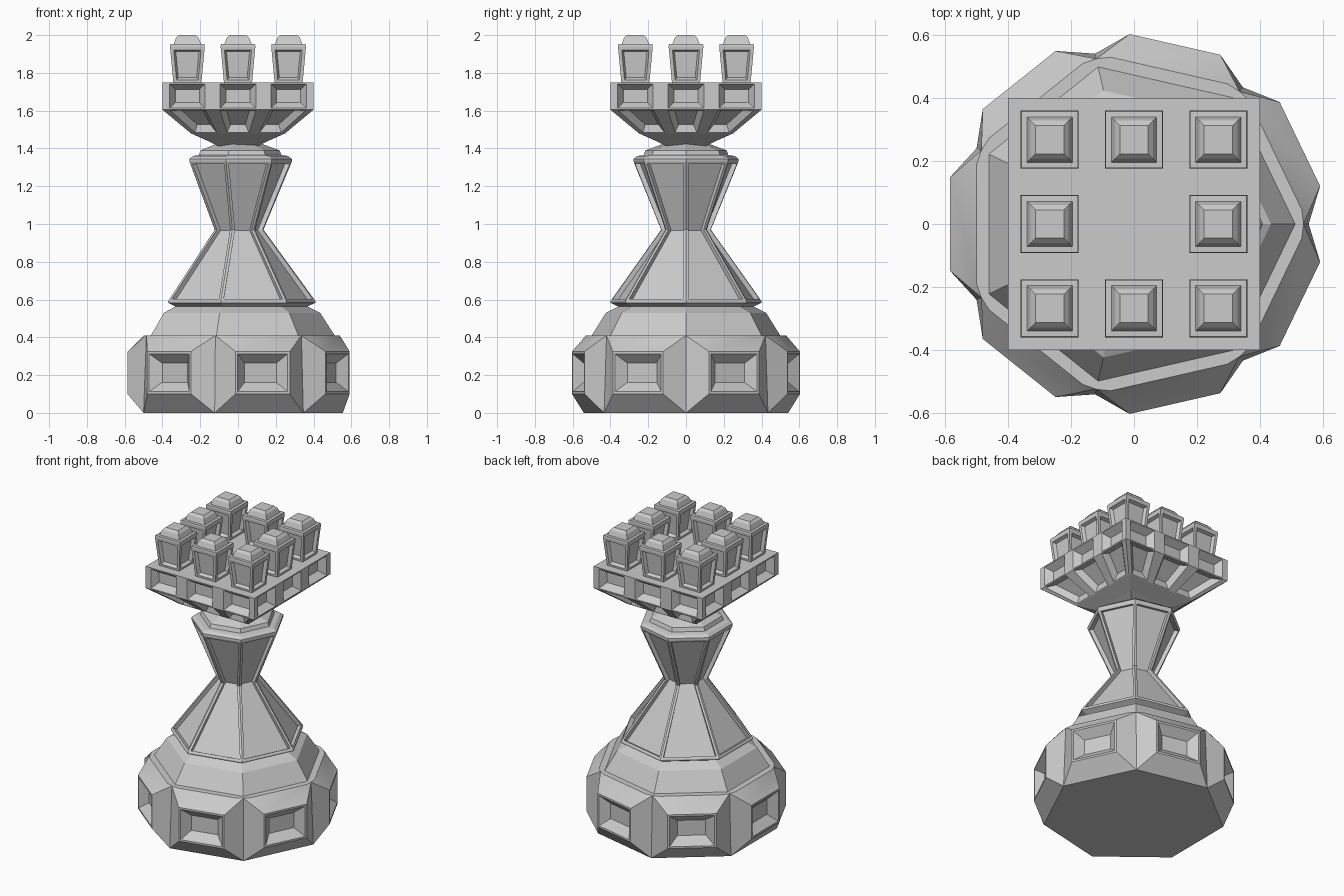
import bpy, bmesh
from math import sin, cos, pi, sqrt, radians
from mathutils import Vector, Matrix

if "Cube" in bpy.data.objects:
    bpy.data.objects.remove(bpy.data.objects["Cube"])


def finish(bm, name, smooth=False):
    bmesh.ops.recalc_face_normals(bm, faces=bm.faces)
    me = bpy.data.meshes.new(name)
    bm.to_mesh(me)
    bm.free()
    ob = bpy.data.objects.new(name, me)
    bpy.context.collection.objects.link(ob)
    if smooth:
        bpy.ops.object.select_all(action='DESELECT')
        ob.select_set(True)
        bpy.context.view_layer.objects.active = ob
        bpy.ops.object.shade_smooth_by_angle(angle=radians(30))
    return ob


def poly(bm, pts):
    return bm.faces.new([bm.verts.new(p) for p in pts])


def weld(bm):
    bmesh.ops.remove_doubles(bm, verts=bm.verts, dist=0.0005)
    bmesh.ops.holes_fill(bm, edges=bm.edges, sides=0)
    bmesh.ops.recalc_face_normals(bm, faces=bm.faces)


def recess(bm, faces, rim, taper, depth):
    """Thin flat rim, then a tapered pocket."""
    bmesh.ops.inset_individual(bm, faces=faces, thickness=rim, use_even_offset=True)
    bmesh.ops.inset_individual(bm, faces=faces, thickness=taper, depth=-depth, use_even_offset=True)


def loft(rings, n, phase=0.0):
    """Stack of n-sided rings (radius, z); returns bmesh and faces per band."""
    bm = bmesh.new()
    loops = [[bm.verts.new((r * cos(phase + 2 * pi * i / n), r * sin(phase + 2 * pi * i / n), z))
              for i in range(n)] for r, z in rings]
    bands = [[bm.faces.new((a[i], a[(i + 1) % n], b[(i + 1) % n], b[i])) for i in range(n)]
             for a, b in zip(loops, loops[1:])]
    bm.faces.new(loops[0][::-1])
    bm.faces.new(loops[-1])
    bmesh.ops.recalc_face_normals(bm, faces=bm.faces)
    return bm, bands


# Base: seven raised window panels with scooped corners between them
bm = bmesh.new()
half = pi / 7
panels = []
for k in range(7):
    rot = Matrix.Rotation(half * (2 * k + 1), 3, 'Z')
    P = lambda x, y, z: rot @ Vector((x, y, z))
    w = 0.5 * sin(half) / cos(half)
    face = [P(0.585, -0.148, 0.10), P(0.585, 0.148, 0.10), P(0.585, 0.148, 0.325), P(0.585, -0.148, 0.325)]
    low = [P(0.5, -w, 0), P(0.5, w, 0)]
    top = [P(0.5, -0.19, 0.41), P(0.5, 0.19, 0.41)]
    mid = [P(0.485, s * 0.485 * w / 0.5, 0.41) for s in (-1, 1)]
    poly(bm, [low[0], low[1], face[1], face[0]])
    poly(bm, [face[3], face[2], top[1], top[0]])
    poly(bm, [low[1], mid[1], face[2], face[1]])
    poly(bm, [mid[0], low[0], face[0], face[3]])
    poly(bm, [mid[1], top[1], face[2]])
    poly(bm, [top[0], mid[0], face[3]])
    panels.append(poly(bm, face))
weld(bm)
recess(bm, panels, 0.012, 0.05, 0.05)
finish(bm, "base", True)

# Stepped shoulder above the base
bm, _ = loft([(0.515, 0.405), (0.435, 0.53), (0.37, 0.562)], 7)
finish(bm, "shoulder")

# Waisted column with sunken panels running between corner ribs
bm, bands = loft([(0.35, 0.555), (0.41, 0.583), (0.41, 0.592), (0.135, 0.97), (0.285, 1.33),
                  (0.285, 1.345), (0.265, 1.36), (0.23, 1.365), (0.22, 1.39), (0.11, 1.43)], 7)
for pair in zip(bands[2], bands[3]):
    bmesh.ops.inset_region(bm, faces=list(pair), thickness=0.014, use_even_offset=True)
    bmesh.ops.inset_region(bm, faces=list(pair), thickness=0.003, depth=-0.025, use_even_offset=True)
finish(bm, "column")

# Square platform: three windows per side, matching pockets underneath
bm = bmesh.new()
cuts = [c / 0.4 for c in (-0.4, -0.37, -0.167, -0.102, 0.102, 0.167, 0.37, 0.4)]
rings = [(0.4, 1.75), (0.4, 1.605), (0.25, 1.48), (0.16, 1.44), (0.10, 1.41)]
side_cells, under_cells = [], []
for k in range(4):
    rot = Matrix.Rotation(k * pi / 2, 3, 'Z')
    for b, ((h0, z0), (h1, z1)) in enumerate(zip(rings, rings[1:])):
        for i, (u, v) in enumerate(zip(cuts, cuts[1:])):
            f = poly(bm, [rot @ Vector(p) for p in
                          ((h0, u * h0, z0), (h1, u * h1, z1), (h1, v * h1, z1), (h0, v * h0, z0))])
            if i % 2 and b < 2:
                (under_cells if b else side_cells).append(f)
weld(bm)
recess(bm, side_cells, 0.008, 0.03, 0.045)
recess(bm, under_cells, 0.006, 0.025, 0.035)
finish(bm, "platform")

# Eight lantern-shaped turrets around the edge
q = sqrt(2)
for ix in (-1, 0, 1):
    for iy in (-1, 0, 1):
        if ix == 0 and iy == 0:
            continue
        bm, bands = loft([(0.074 * q, 1.745), (0.092 * q, 1.94), (0.09 * q, 1.952), (0.072 * q, 1.953),
                          (0.06 * q, 1.985), (0.045 * q, 2.0)], 4, pi / 4)
        recess(bm, bands[0], 0.018, 0.01, 0.02)
        bmesh.ops.translate(bm, verts=bm.verts, vec=(0.268 * ix, 0.268 * iy, 0))
        finish(bm, "turret")
